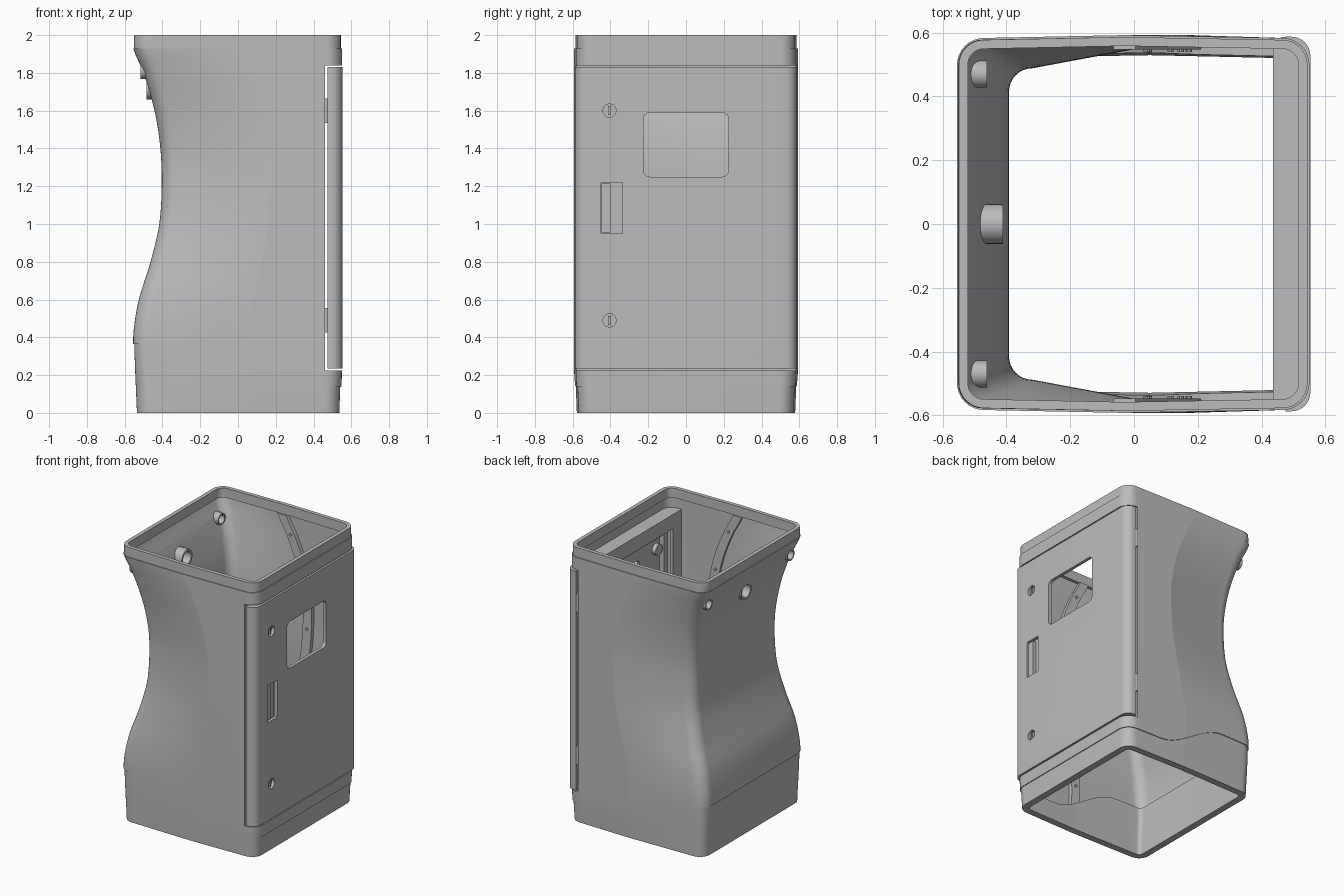
import bpy, bmesh, math
from mathutils import Vector, Matrix

if "Cube" in bpy.data.objects:
    bpy.data.objects.remove(bpy.data.objects["Cube"])

grey = bpy.data.materials.new("mid grey")
grey.diffuse_color = (0.5, 0.5, 0.5, 1)
grey.use_nodes = True
grey.node_tree.nodes["Principled BSDF"].inputs["Base Color"].default_value = grey.diffuse_color

# Height profiles: left edge, half-width of left corner, seam position
LEFT = [(0, -.541), (.36, -.555), (.45, -.551), (.6, -.525), (.8, -.463), (1, -.417), (1.2, -.404),
        (1.4, -.411), (1.6, -.442), (1.8, -.5), (1.93, -.555), (2, -.555)]
WIDE = [(0, .575), (.4, .58), (.6, .565), (.8, .535), (1, .51), (1.25, .5), (1.4, .505),
        (1.6, .527), (1.8, .56), (1.93, .583), (2, .583)]
SEAM = [(0, .05), (.45, .05), (.6, .08), (.8, .125), (1, .16), (1.25, .175), (1.4, .165),
        (1.6, .12), (1.8, .04), (1.93, -.03), (2, -.03)]


def curve(pts, z):
    """Smooth interpolation through (z, value) pairs."""
    def slope(i):
        a, b = pts[max(i - 1, 0)], pts[min(i + 1, len(pts) - 1)]
        return (b[1] - a[1]) / (b[0] - a[0])
    z = min(max(z, pts[0][0]), pts[-1][0])
    i = max(k for k in range(len(pts) - 1) if pts[k][0] <= z)
    (z0, v0), (z1, v1) = pts[i], pts[i + 1]
    h = z1 - z0
    t = (z - z0) / h
    return ((2*t**3 - 3*t*t + 1) * v0 + (t**3 - 2*t*t + t) * h * slope(i)
            + (3*t*t - 2*t**3) * v1 + (t**3 - t*t) * h * slope(i + 1))


def arc(cx, cy, r, a0, a1, n=8):
    return [(cx + r * math.cos(math.radians(a0 + (a1 - a0) * k / n)),
             cy + r * math.sin(math.radians(a0 + (a1 - a0) * k / n))) for k in range(n + 1)]


def line(a, b, n):
    return [(a[0] + (b[0] - a[0]) * k / n, a[1] + (b[1] - a[1]) * k / n) for k in range(1, n)]


SEAM_INDEX = 16


def section(z, d):
    """Plan outline at height z, moved inwards by d."""
    xl, yl, xs = curve(LEFT, z) + d, curve(WIDE, z) - d, curve(SEAM, z)
    xr, yr = .55 - .008 * max(0, 1 - z / .2) - d, .583 - .008 * max(0, 1 - z / .2) - d
    ys = yr + .009
    r = max(.085 - d, .03)
    right = arc(xr - r, yr - r, r, 0, 90)
    left = arc(xl + r, yl - r, r, 90, 180)
    half = right + line(right[-1], (xs, ys), 8) + [(xs, ys)] + line((xs, ys), left[0], 12) + left
    return half + [(x, -y) for x, y in reversed(half)]


def wave(x):
    """Height of the joint between base and body."""
    t = min(max((x + .28) / .53, 0), 1)
    return .365 - .225 * t * t * (3 - 2 * t)


def finish(name, bm):
    bmesh.ops.recalc_face_normals(bm, faces=bm.faces)
    me = bpy.data.meshes.new(name)
    bm.to_mesh(me)
    bm.free()
    me.materials.append(grey)
    ob = bpy.data.objects.new(name, me)
    bpy.context.collection.objects.link(ob)
    return ob


def shell(name, rows, d_out, d_in, height):
    """Hollow loft; height(x, t) gives z of each point, t from 0 to 1."""
    bm = bmesh.new()
    sides = []
    for d in (d_out, d_in):
        loops = []
        for r in range(rows + 1):
            t, ring = r / rows, []
            for i in range(len(section(1, 0))):
                z = height(0, t)
                for _ in range(4):
                    z = height(section(z, d_out)[i][0], t)
                ring.append(bm.verts.new((*section(z, d)[i], z)))
            loops.append(ring)
        sides.append(loops)
    out, inn = sides
    pairs = [(s[r], s[r + 1]) for s in sides for r in range(rows)]
    pairs += [(out[0], inn[0]), (out[-1], inn[-1])]
    for a, b in pairs:
        n = len(a)
        for i in range(n):
            j = (i + 1) % n
            bm.faces.new((a[i], a[j], b[j], b[i]))
    # Crease along the seam
    for i in (SEAM_INDEX + 0, len(out[0]) - 1 - SEAM_INDEX):
        for r in range(rows):
            e = bm.edges.get((out[r][i], out[r + 1][i]))
            e.smooth = False
    return finish(name, bm)


def box(name, x0, x1, y0, y1, z0, z1):
    bm = bmesh.new()
    m = Matrix.Translation(((x0 + x1) / 2, (y0 + y1) / 2, (z0 + z1) / 2))
    bmesh.ops.create_cube(bm, size=1, matrix=m @ Matrix.Diagonal((x1 - x0, y1 - y0, z1 - z0, 1)))
    return finish(name, bm)


def prism(name, pts, move):
    """Extrude a closed outline of 3D points."""
    bm = bmesh.new()
    f = bm.faces.new([bm.verts.new(p) for p in pts])
    ext = bmesh.ops.extrude_face_region(bm, geom=[f])
    bmesh.ops.translate(bm, vec=move, verts=[v for v in ext["geom"] if isinstance(v, bmesh.types.BMVert)])
    return finish(name, bm)


def rod(name, x0, x1, y, z, r, n=32):
    """Round bar along x."""
    return prism(name, [(x0, y + a, z + b) for a, b in arc(0, 0, r, 0, 360, n)[:-1]], (x1 - x0, 0, 0))


def cut(ob, *cutters):
    for c in cutters:
        m = ob.modifiers.new("cut", 'BOOLEAN')
        m.operation, m.solver, m.object = 'DIFFERENCE', 'EXACT', c
        bpy.context.view_layer.objects.active = ob
        bpy.ops.object.modifier_apply(modifier=m.name)
        bpy.data.objects.remove(c)


def frame(name, x0, x1, y, z0, z1, w):
    ob = box(name, x0, x1, -y, y, z0, z1)
    cut(ob, box("cutter", x0 - .1, x1 + .1, -y + w, y - w, z0 + w, z1 - w))
    return ob


def plan(x0, x1, y, r):
    """Outline with rounded corners on the +x side."""
    half = [(x0, y)] + arc(x1 - r, y - r, r, 90, 0)
    return half + [(a, -b) for a, b in reversed(half)]


# Base, body and top rim
base = shell("base", 6, .006, .055, lambda x, t: t * wave(x))
body = shell("body", 44, 0, .012, lambda x, t: wave(x) + t * (1.93 - wave(x)))
rim = shell("top_rim", 2, .006, .034, lambda x, t: 1.93 + .07 * t)

# Door recess and vent holes
VENTS = [("vent_centre", 0, 1.72, .062, -.485, -.41), ("vent_back", .47, 1.81, .042, -.515, -.46),
         ("vent_front", -.47, 1.81, .042, -.515, -.46)]
cut(body, box("cutter", .46, 1, -1, 1, .225, 1.84),
    *[rod("cutter", -.7, x1 - .01, y, z, r * .75) for _, y, z, r, x0, x1 in VENTS])
for name, y, z, r, x0, x1 in VENTS:
    tube = rod(name, x0, x1, y, z, r)
    cut(tube, rod("cutter", x0 - .1, x1 + .1, y, z, r * .75))

# Shelves and frame behind the door
for name, z in (("upper_shelf", 1.84), ("lower_shelf", .215)):
    prism(name, [(x, y, z) for x, y in plan(.45, .542, .575, .08)], (0, 0, .01))
frame("door_frame", .435, .46, .577, .215, 1.85, .105)

# Door: hollow tray with window, lock and handle openings
door = prism("door", [(x, y, .235) for x, y in plan(.475, .553, .587, .06)], (0, 0, 1.595))
wc = [(.19, 1.555, 0), (-.19, 1.555, 90), (-.19, 1.285, 180), (.19, 1.285, 270)]
window = prism("cutter", [(.3, a, b) for y, z, s in wc for a, b in arc(y, z, .035, s, s + 90, 6)], (.5, 0, 0))
cut(door, box("cutter", .3, .53, -.55, .55, .26, 1.805), window,
    box("cutter", .5, .7, -.45, -.335, .95, 1.22),
    *[rod("cutter", .5, .7, -.405, z, .035) for z in (.49, 1.6)])
frame("door_stiffener", .495, .53, .5, .31, 1.74, .045)

# Handle pocket with grip, and locks
box("handle_pocket", .495, .515, -.465, -.32, .935, 1.235)
box("handle_grip", .515, .54, -.448, -.4, .955, 1.215)
for name, z in (("lower_lock", .49), ("upper_lock", 1.6)):
    rod(name, .5, .53, -.405, z, .04)
    box(name + "_key", .53, .546, -.412, -.398, z - .024, z + .024)

# Hinges on the back edge of the door
for name, z in (("lower_hinge", .49), ("upper_hinge", 1.6)):
    prism(name, [(.467 + a, .575 + b, z - .065) for a, b in arc(0, 0, .012, 0, 360, 16)[:-1]], (0, 0, .13))

# Seam flanges inside both side walls, with bolts
for side, s in (("front", -1), ("back", 1)):
    bm = bmesh.new()
    prev = None
    for k in range(33):
        z = .1 + 1.83 * k / 32
        x, y = curve(SEAM, z), .575
        ring = [bm.verts.new((x + dx, s * (y - dy), z)) for dx, dy in
                ((-.035, .012), (.035, 0), (.035, .028), (-.035, .028))]
        if prev:
            for i in range(4):
                bm.faces.new((prev[i], prev[i - 1], ring[i - 1], ring[i]))
        else:
            bm.faces.new(ring)
        prev = ring
    bm.faces.new(prev)
    finish(side + "_seam_flange", bm)
    for n, z in enumerate((.35, .75, 1.15, 1.5, 1.8)):
        x = curve(SEAM, z)
        pts = [(x + a, s * .547, z + b) for a, b in arc(0, 0, .01, 0, 360, 10)[:-1]]
        prism(f"{side}_seam_bolt_{n}", pts, (0, -s * .008, 0))

# Smooth shading with sharp corners kept
bpy.ops.object.select_all(action='DESELECT')
for ob in bpy.context.scene.objects:
    ob.select_set(True)
bpy.context.view_layer.objects.active = body
bpy.ops.object.shade_smooth_by_angle(angle=math.radians(30))
